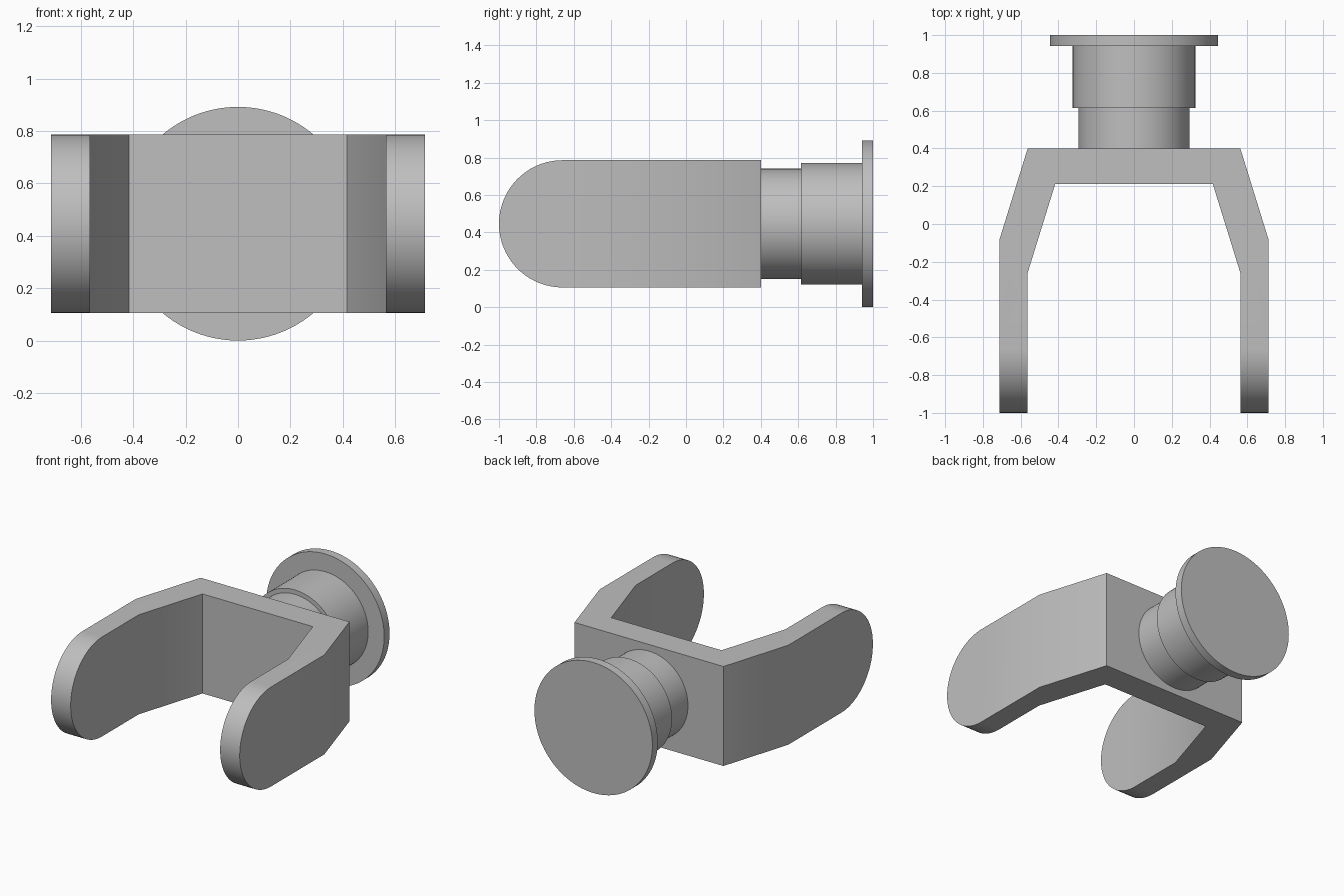
import bpy, bmesh
from math import sin, cos, pi, radians
from mathutils import Matrix

cube = bpy.data.objects.get("Cube")
if cube:
    bpy.data.objects.remove(cube, do_unlink=True)

MID_Z = 0.446          # height of the shaft axis
HALF = 0.34            # half height of the fork, and radius of its tips
INNER, OUTER = 0.565, 0.713

grey = bpy.data.materials.new("plain grey")
grey.use_nodes = True
colour = (0.52, 0.52, 0.52, 1)
grey.diffuse_color = colour
grey.node_tree.nodes["Principled BSDF"].inputs["Base Color"].default_value = colour


def finish(bm, name):
    """Turn a bmesh into a grey object with smooth curves and sharp edges."""
    bmesh.ops.recalc_face_normals(bm, faces=bm.faces)
    mesh = bpy.data.meshes.new(name)
    bm.to_mesh(mesh)
    bm.free()
    mesh.materials.append(grey)
    obj = bpy.data.objects.new(name, mesh)
    bpy.context.collection.objects.link(obj)
    bpy.ops.object.select_all(action='DESELECT')
    obj.select_set(True)
    bpy.context.view_layer.objects.active = obj
    bpy.ops.object.shade_smooth_by_angle(angle=radians(25))
    return obj


# Fork: loft a four-cornered section from one rounded tip round to the other
STEPS = 24
half_path = []         # (inner x, inner y, outer x, outer y, half height)
for i in range(STEPS + 1):
    a = pi / 2 * i / STEPS
    y = HALF - 1 - HALF * cos(a)
    half_path.append((INNER, y, OUTER, y, HALF * sin(a)))
half_path.append((INNER, -0.265, OUTER, -0.085, HALF))
half_path.append((0.417, 0.212, 0.563, 0.4, HALF))
path = half_path + [(-ix, iy, -ox, oy, h) for ix, iy, ox, oy, h in reversed(half_path)]

bm = bmesh.new()
previous = None
for ix, iy, ox, oy, h in path:
    ring = [bm.verts.new((x, y, MID_Z + z))
            for x, y, z in ((ix, iy, -h), (ox, oy, -h), (ox, oy, h), (ix, iy, h))]
    if previous:
        for k in range(4):
            n = (k + 1) % 4
            bm.faces.new((previous[k], previous[n], ring[n], ring[k]))
    previous = ring
bmesh.ops.remove_doubles(bm, verts=bm.verts, dist=1e-5)
bmesh.ops.dissolve_limit(bm, angle_limit=radians(0.2), verts=bm.verts, edges=bm.edges)
finish(bm, "fork")


# Stem: three coaxial discs along y
def disc(name, radius, y0, y1):
    bm = bmesh.new()
    place = Matrix.Translation((0, (y0 + y1) / 2, MID_Z)) @ Matrix.Rotation(pi / 2, 4, 'X')
    bmesh.ops.create_cone(bm, cap_ends=True, segments=96, radius1=radius,
                          radius2=radius, depth=y1 - y0, matrix=place)
    finish(bm, name)


disc("stem_neck", 0.295, 0.4, 0.615)
disc("stem_collar", 0.325, 0.615, 0.942)
disc("end_flange", 0.446, 0.942, 1.0)
